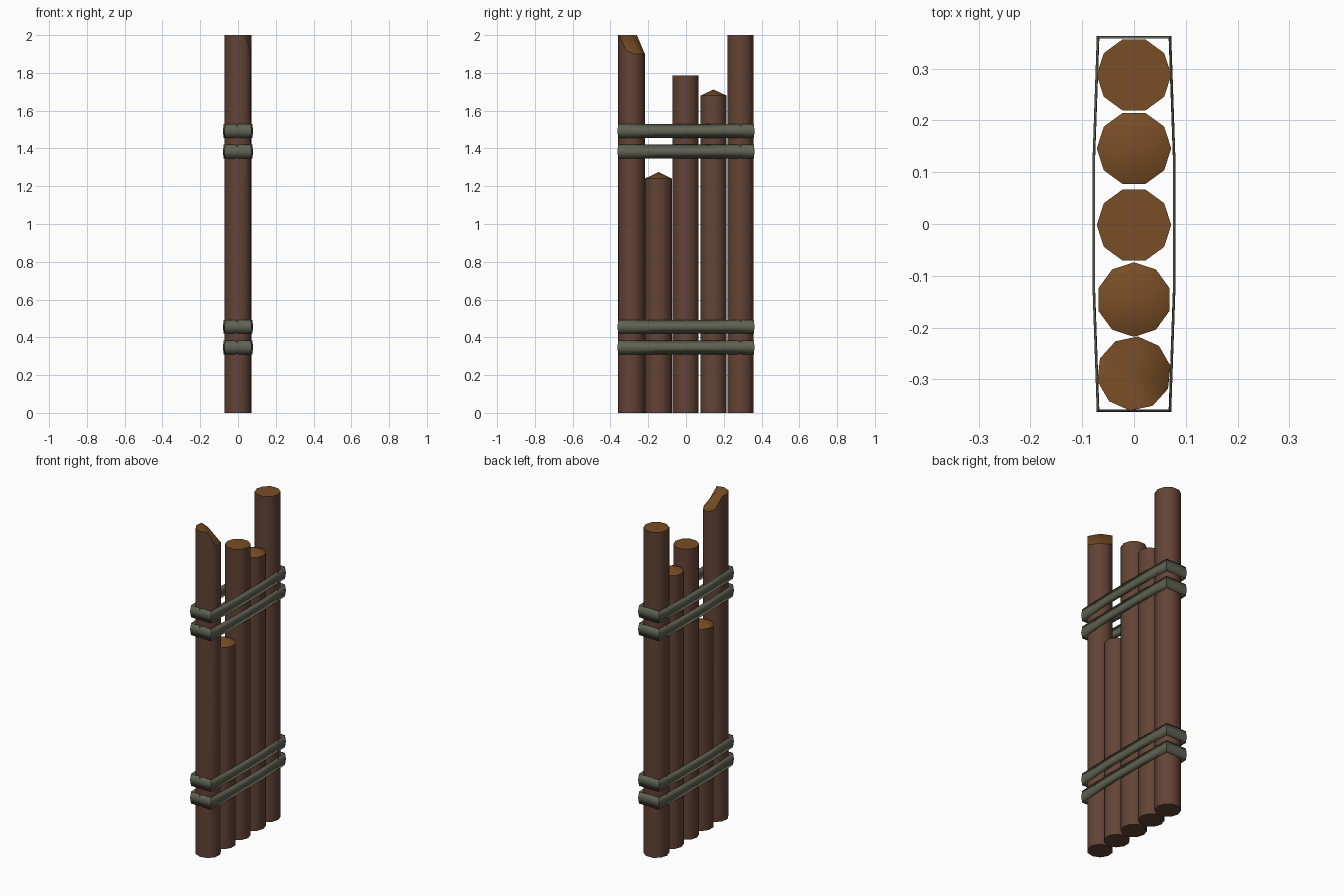
import bpy, bmesh, math

if "Cube" in bpy.data.objects:
    bpy.data.objects.remove(bpy.data.objects["Cube"])


def material(name, rgb):
    m = bpy.data.materials.new(name)
    m.diffuse_color = (*rgb, 1)
    m.use_nodes = True
    m.node_tree.nodes["Principled BSDF"].inputs["Base Color"].default_value = m.diffuse_color
    return m


bark = material("bark_brown", (0.125, 0.056, 0.036))
cut_wood = material("cut_wood_orange", (0.19, 0.075, 0.019))
rope = material("rope_grey_green", (0.115, 0.122, 0.085))


def finish(bm, name, mats):
    bmesh.ops.recalc_face_normals(bm, faces=bm.faces)
    for f in bm.faces:
        f.smooth = True
    me = bpy.data.meshes.new(name)
    bm.to_mesh(me)
    bm.free()
    for m in mats:
        me.materials.append(m)
    ob = bpy.data.objects.new(name, me)
    bpy.context.collection.objects.link(ob)
    return ob


def log(name, y, phase, rim, peak, r=0.072, n=10):
    """Ten-sided post; rim(angle in degrees) gives the height of the top edge."""
    bm = bmesh.new()
    angs = [phase + 360 * i / n for i in range(n)]
    pos = [(r * math.cos(math.radians(a)), y + r * math.sin(math.radians(a))) for a in angs]
    low = [bm.verts.new((px, py, 0)) for px, py in pos]
    top = [bm.verts.new((px, py, rim(a))) for (px, py), a in zip(pos, angs)]
    tip = bm.verts.new((0, y, peak))
    bm.faces.new(low)
    for i in range(n):
        j = (i + 1) % n
        bm.faces.new((low[i], low[j], top[j], top[i]))
        bm.faces.new((top[i], top[j], tip)).material_index = 1
        for ring in (low, top):
            bm.edges.get((ring[i], ring[j])).smooth = False
    finish(bm, name, (bark, cut_wood))


def broken_rim(a):
    # the side towards +x +y is split off
    d = abs((a - 48 + 180) % 360 - 180)
    return 1.90 if d < 40 else 1.92 if d < 75 else 2.0


# Posts
log("split_post", -0.289, 12, broken_rim, 2.0)
log("short_post", -0.146, 18, lambda a: 1.24, 1.275)
log("middle_post", -0.002, 0, lambda a: 1.787, 1.787)
log("pointed_post", 0.146, 0, lambda a: 1.68, 1.712)
log("tall_post", 0.288, 0, lambda a: 2.0, 2.0)


# Rope bands: thin ridged strips wrapped round all posts
def band(name, z, h=0.037, t=0.004):
    plan = [(0.072, -0.363), (0.08, -0.13), (0.08, 0.13), (0.072, 0.363)]
    plan += [(-x, y) for x, y in reversed(plan)]
    section = [(t, -h), (0, 0), (t, h), (t + 0.001, 0)]   # inset, height
    bm = bmesh.new()
    rings = [[bm.verts.new((x - math.copysign(d, x), y - (math.copysign(d, y) if abs(y) > 0.3 else 0), z + dz))
              for d, dz in section] for x, y in plan]
    for i, a in enumerate(rings):
        b = rings[(i + 1) % len(rings)]
        for k in range(4):
            m = (k + 1) % 4
            bm.faces.new((a[k], b[k], b[m], a[m]))
    for i in (0, 3, 4, 7):                                # crisp corners
        for k in range(4):
            bm.edges.get((rings[i][k], rings[i][(k + 1) % 4])).smooth = False
    finish(bm, name, (rope,))


for label, z in (("lower", 0.347), ("upper", 1.383)):
    for k in range(2):
        band(f"{label}_rope_band_{k + 1}", z + 0.109 * k)
